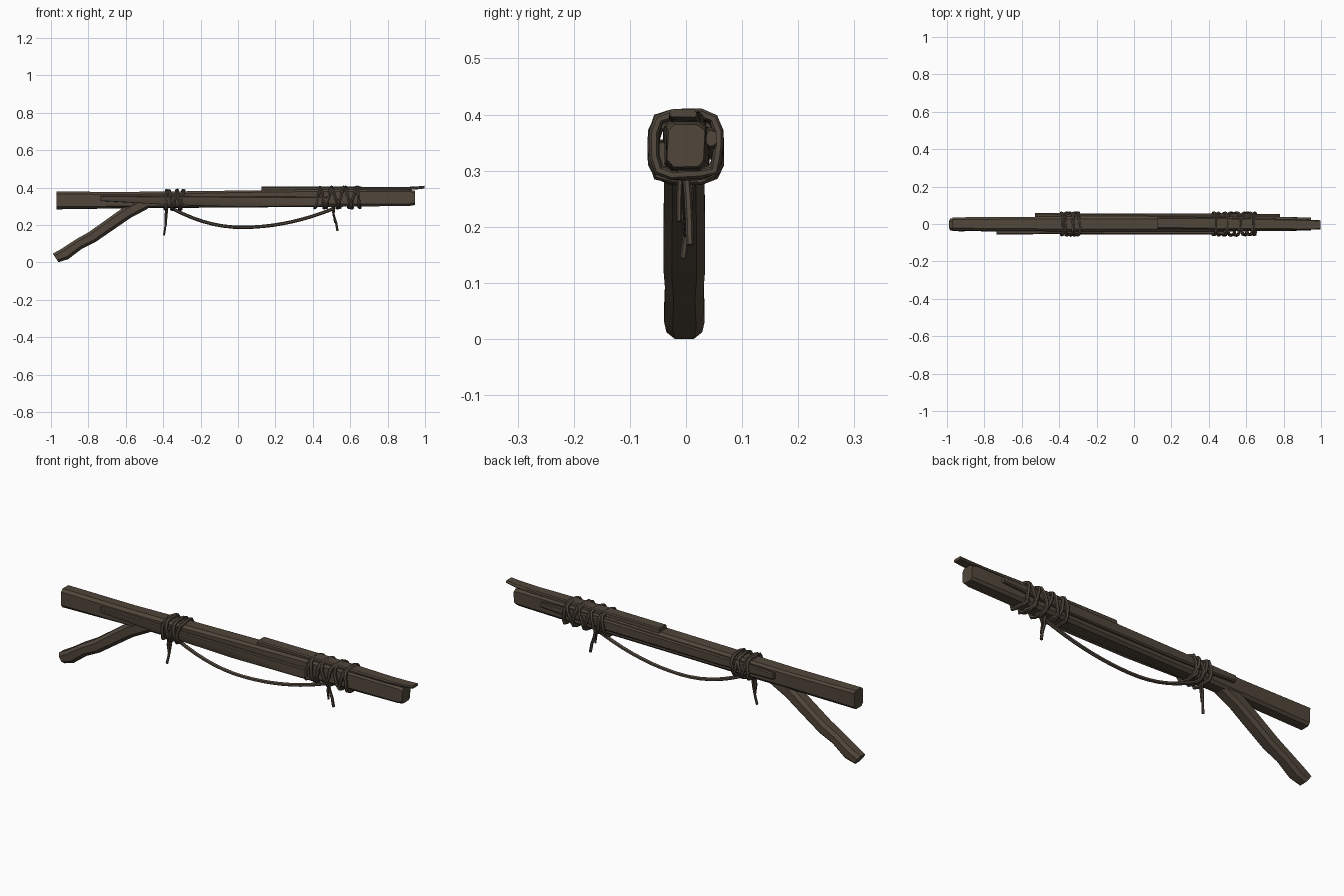
import bpy, bmesh, math, random
from mathutils import Vector

if "Cube" in bpy.data.objects:
    bpy.data.objects.remove(bpy.data.objects["Cube"])
random.seed(4)

def mat(name, c):
    m = bpy.data.materials.new(name)
    m.diffuse_color = (*c, 1)
    m.use_nodes = True
    m.node_tree.nodes["Principled BSDF"].inputs["Base Color"].default_value = m.diffuse_color
    return m

WOOD = mat("weathered wood", (0.082, 0.062, 0.043))
ROPE = mat("old rope", (0.082, 0.064, 0.046))

def finish(name, bm, m, angle=35):
    bmesh.ops.recalc_face_normals(bm, faces=bm.faces)
    me = bpy.data.meshes.new(name)
    bm.to_mesh(me)
    bm.free()
    me.materials.append(m)
    ob = bpy.data.objects.new(name, me)
    bpy.context.collection.objects.link(ob)
    bpy.context.view_layer.objects.active = ob
    ob.select_set(True)
    bpy.ops.object.shade_smooth_by_angle(angle=math.radians(angle))
    ob.select_set(False)
    return ob

def skin(name, rings, m, angle=35, closed=False):
    """Join equal-sized rings of points into a tube."""
    bm = bmesh.new()
    vs = [[bm.verts.new(p) for p in r] for r in rings]
    n = len(vs[0])
    pairs = list(zip(vs, vs[1:])) + ([(vs[-1], vs[0])] if closed else [])
    for a, b in pairs:
        for i in range(n):
            bm.faces.new((a[i], a[(i + 1) % n], b[(i + 1) % n], b[i]))
    if not closed:
        bm.faces.new(vs[0])
        bm.faces.new(vs[-1])
    return finish(name, bm, m, angle)

def section(w, h, c):
    """Chamfered rectangle, as (side, up) offsets."""
    return [(-w + c, -h), (w - c, -h), (w, -h + c), (w, h - c),
            (w - c, h), (-w + c, h), (-w, h - c), (-w, -h + c)]

def timber(name, stations, chamfer=0.008, jitter=0.0):
    """Stations along x: (x, y, z, half width, half height)."""
    rings = [[(x, y + a + random.uniform(-jitter, jitter), z + b + random.uniform(-jitter, jitter))
              for a, b in section(w, h, min(chamfer, w * .6, h * .6))] for x, y, z, w, h in stations]
    return skin(name, rings, WOOD)

def rope(name, pts, r=0.009, sides=6):
    pts = [Vector(p) for p in pts]
    rings = []
    for i, p in enumerate(pts):
        t = (pts[min(i + 1, len(pts) - 1)] - pts[max(i - 1, 0)]).normalized()
        up = Vector((1, 0, 0)) if abs(t.x) < .7 else Vector((0, 1, 0))
        u = t.cross(up).normalized()
        v = t.cross(u)
        rings.append([p + r * (math.cos(k * math.tau / sides) * u + math.sin(k * math.tau / sides) * v)
                      for k in range(sides)])
    return skin(name, rings, ROPE, 50)

# Main pole
timber("main_pole", [(-.97, 0, .332, .034, .047), (-.6, 0, .333, .037, .043), (-.3, 0, .336, .040, .044),
                     (.1, 0, .340, .040, .046), (.5, 0, .344, .040, .046), (.92, 0, .346, .035, .043),
                     (.945, 0, .346, .032, .038)], .012, .002)

# Forked branch, running down to the ground
branch = []
for x, z, w, h in [(-.50, .315, .036, .034), (-.59, .268, .036, .034), (-.68, .205, .037, .033),
                   (-.78, .135, .037, .032), (-.85, .098, .034, .030), (-.925, .047, .036, .033),
                   (-.975, .025, .032, .028)]:
    d = Vector((-.84, 0, -.54))
    n = Vector((-.54, 0, .84))
    branch.append([Vector((x, -.003 + a, z)) + n * b for a, b in section(w, h, .015)])
for p in branch[-1]:
    p.z = max(p.z, 0.002)
    p.x = max(p.x, -.998)
lowest = min(p.z for r in branch for p in r)
for p in branch[-1] + branch[-2]:
    p.z -= min(lowest, .01) * .9
skin("forked_branch", branch, WOOD, 40)

# Split strips bound to the pole
timber("front_strip", [(-.735, -.044, .342, .011, .014), (-.4, -.042, .332, .013, .022),
                       (0, -.042, .325, .014, .027), (.48, -.044, .325, .012, .025)], .005, .0015)
timber("back_strip", [(-.53, .047, .345, .010, .016), (-.2, .042, .345, .014, .024),
                      (.4, .043, .352, .012, .026), (.78, .046, .358, .009, .014)], .005, .0015)
timber("top_strip", [(.125, .006, .391, .030, .014), (.5, .002, .394, .031, .012),
                     (.85, -.002, .393, .028, .009), (.95, -.004, .397, .026, .007),
                     (.998, -.005, .402, .024, .007)], .005, .001)

# Rope lashings: loops slanting round the pole
def lashing(name, x, slant, zc, hh, r=0.009, n=16):
    pts = []
    for i in range(n):
        a = i * math.tau / n
        c, s = math.cos(a), math.sin(a)
        k = (c ** 4 + s ** 4) ** -.25
        j = random.uniform(-.002, .002)
        pts.append(Vector((x + slant * s + random.uniform(-.004, .004), (.058 + j) * c * k,
                           zc + (hh + j) * s * k)))
    rings = []
    for p in pts:
        o = (p - Vector((p.x, 0, zc))).normalized()
        rings.append([p + r * (math.cos(q * math.tau / 6) * o + Vector((r and math.sin(q * math.tau / 6), 0, 0)))
                      for q in range(6)])
    return skin(name, rings, ROPE, 50, True)

for i, (x, s) in enumerate([(-.385, .004), (-.36, -.012), (-.34, .014), (-.318, -.01), (-.30, .01)]):
    lashing(f"left_lashing_{i}", x, s, .334, .050)
for i, (x, s) in enumerate([(.425, .012), (.452, -.012), (.485, .015), (.52, -.022),
                            (.55, .018), (.59, -.018), (.615, .022), (.645, -.006)]):
    lashing(f"right_lashing_{i}", x, s, .347, .054)

# Slack rope hanging between the lashings
sag = []
for i in range(17):
    t = i / 16
    x = -.345 + .85 * t
    u = (x - .02) / (.365 if x < .02 else .485)
    sag.append((x, -.005 + .01 * math.sin(3 * t), .187 + .098 * abs(u) ** 2.0))
rope("slack_rope", sag)

# Loose rope ends
rope("left_end_a", [(-.383, -.01, .29), (-.388, -.006, .24), (-.386, .0, .20)], .007)
rope("left_end_b", [(-.378, .01, .29), (-.384, .006, .23), (-.39, .0, .18), (-.396, -.005, .145)], .006)
rope("right_end_a", [(.505, .0, .30), (.512, .004, .25), (.525, .006, .21), (.532, .007, .168)], .007)
rope("right_end_b", [(.515, -.01, .30), (.512, -.012, .25), (.518, -.012, .21)], .005)
